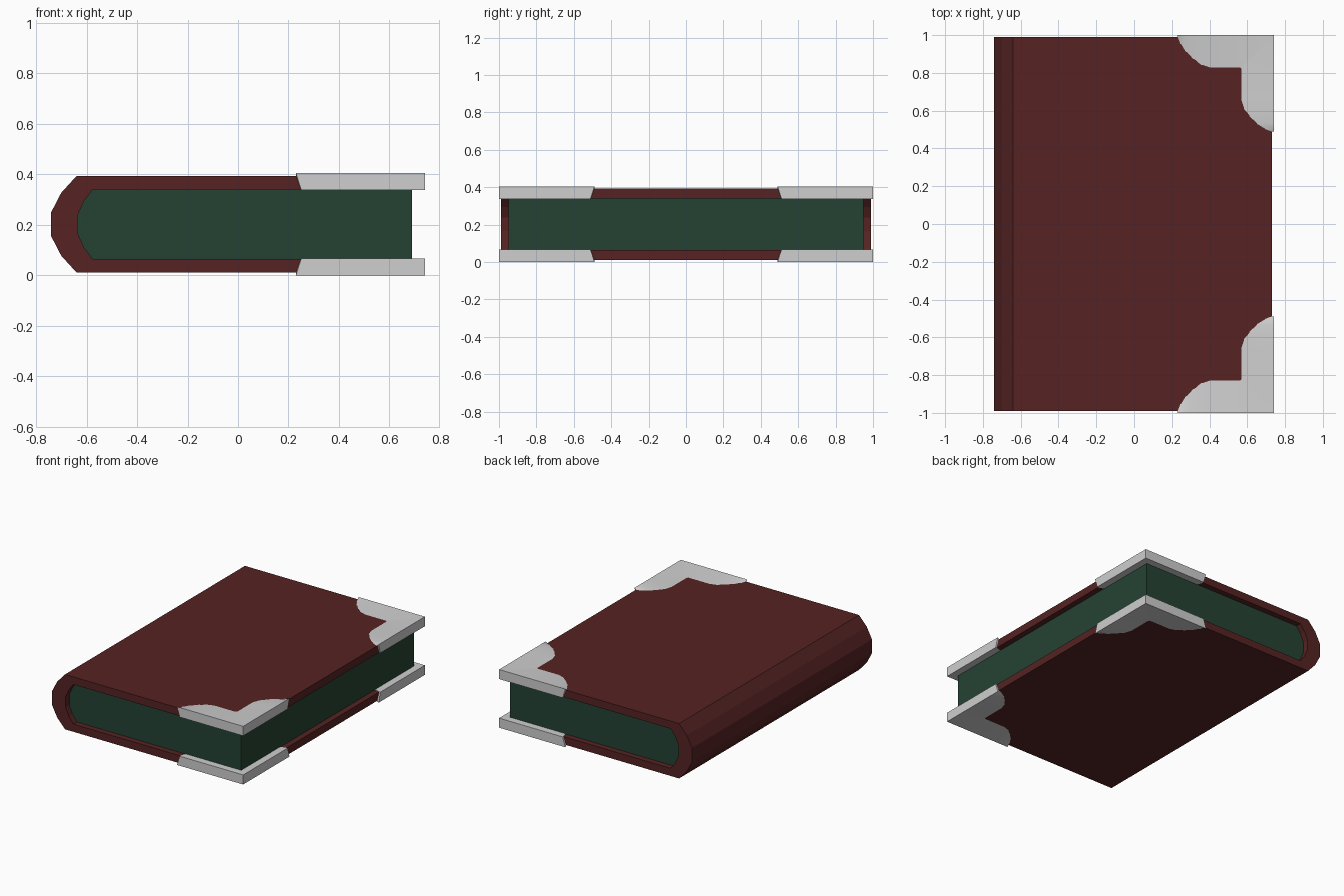
import bpy, bmesh

if "Cube" in bpy.data.objects:
    bpy.data.objects.remove(bpy.data.objects["Cube"])

MID = 0.2025  # mid height of the book


def material(name, rgb):
    m = bpy.data.materials.new(name)
    m.diffuse_color = (*rgb, 1)
    m.use_nodes = True
    m.node_tree.nodes["Principled BSDF"].inputs["Base Color"].default_value = m.diffuse_color
    return m


RED = material("dark red leather", (0.092, 0.0165, 0.0165))
GREEN = material("dark green pages", (0.018, 0.055, 0.033))
SILVER = material("silver metal", (0.62, 0.62, 0.62))


def finish(name, bm, mat, smooth=None):
    bmesh.ops.recalc_face_normals(bm, faces=bm.faces)
    me = bpy.data.meshes.new(name)
    bm.to_mesh(me)
    bm.free()
    me.materials.append(mat)
    ob = bpy.data.objects.new(name, me)
    bpy.context.collection.objects.link(ob)
    if smooth:
        bpy.ops.object.select_all(action='DESELECT')
        ob.select_set(True)
        bpy.context.view_layer.objects.active = ob
        bpy.ops.object.shade_smooth_by_angle(angle=smooth)
    return ob


def mirrored(half):
    """Upper half of an x/z profile (z measured from the middle) plus its mirror."""
    return [(x, MID + z) for x, z in half] + [(x, MID - z) for x, z in reversed(half)]


# cover: C-shaped strip with a six-point rounded spine, extruded along y
outer = mirrored([(0.73, 0.191), (-0.64, 0.191), (-0.70, 0.125), (-0.74, 0.048)])
inner = mirrored([(0.73, 0.138), (-0.575, 0.138), (-0.61, 0.092), (-0.635, 0.036)])
bm = bmesh.new()
rings = [[bm.verts.new((x, y, z)) for x, z in prof]
         for prof, y in ((outer, -0.99), (outer, 0.99), (inner, 0.99), (inner, -0.99))]
for a in range(4):
    r, s = rings[a], rings[(a + 1) % 4]
    for i in range(len(r) - 1):
        bm.faces.new((r[i], r[i + 1], s[i + 1], s[i]))
for i in (0, -1):  # fore-edge ends of the two boards
    bm.faces.new([r[i] for r in rings])
finish("cover", bm, RED)

# page block, following the inside of the cover
pages = mirrored([(0.69, 0.140), (-0.577, 0.140), (-0.612, 0.093), (-0.637, 0.036)])
bm = bmesh.new()
ends = [[bm.verts.new((x, y, z)) for x, z in pages] for y in (-0.95, 0.95)]
n = len(pages)
for i in range(n):
    j = (i + 1) % n
    bm.faces.new((ends[0][i], ends[0][j], ends[1][j], ends[1][i]))
for e in ends:
    bm.faces.new(e)
finish("pages", bm, GREEN)

# corner guards: scalloped L plates, highest along the outer edges
CX, CY = 0.74, 1.0
arm = [(0.23, 0.985), (0.245, 0.945), (0.275, 0.895), (0.315, 0.85),
       (0.355, 0.815), (0.40, 0.80), (0.53, 0.80)]
edge_in = arm + [(y - 0.26, x + 0.26) for x, y in reversed(arm)]
edge_out = [(x, CY) for x, y in arm[:-1]] + [(CX, CY)] * 2
edge_out += [(CX, x + 0.26) for x, y in reversed(arm[:-1])]


def corner_guard(name, sy, sz):
    bm = bmesh.new()
    rings = []
    for pts, k, h in ((edge_in, 1, 0.189), (edge_out, 1, 0.2025),
                      (edge_out, 0.96, 0.136), (edge_in, 0.96, 0.136)):
        rings.append([bm.verts.new((CX + (x - CX) * k, sy * (CY + (y - CY) * k),
                                    MID + sz * h)) for x, y in pts])
    for a in range(4):
        r, s = rings[a], rings[(a + 1) % 4]
        for i in range(len(r) - 1):
            bm.faces.new((r[i], r[i + 1], s[i + 1], s[i]))
    for i in (0, -1):
        bm.faces.new([r[i] for r in rings])
    bmesh.ops.remove_doubles(bm, verts=bm.verts, dist=0.0005)
    finish(name, bm, SILVER, 0.6)


for sy, side in ((-1, "front"), (1, "back")):
    for sz, level in ((-1, "lower"), (1, "upper")):
        corner_guard(f"{level}_{side}_corner_guard", sy, sz)
